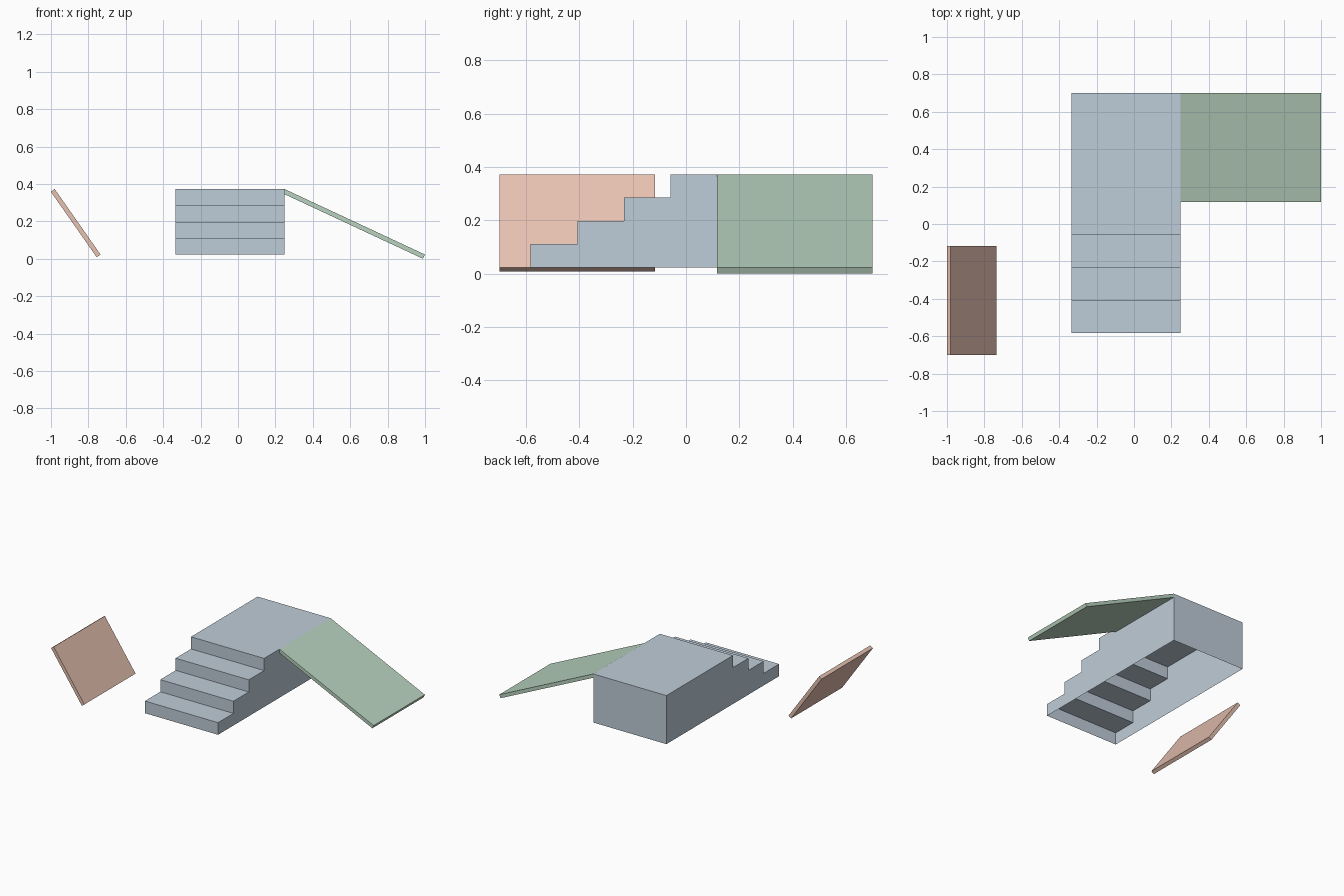
import bpy, bmesh
from math import radians, sin, cos, tan

if "Cube" in bpy.data.objects:
    bpy.data.objects.remove(bpy.data.objects["Cube"])

WIDTH = 0.583          # shared width of stairs, ramp and slab
BASE, TOP = 0.0227, 0.3727
THICK = 0.025


def extrude_profile(name, points, axis, lo, hi, color, open_last=False):
    """Extrude a closed 2D profile along x or y; open_last leaves the closing edge unfilled."""
    def place(p, d):
        return (d, p[0], p[1]) if axis == 'X' else (p[0], d, p[1])
    bm = bmesh.new()
    a = [bm.verts.new(place(p, lo)) for p in points]
    b = [bm.verts.new(place(p, hi)) for p in points]
    bm.faces.new(a)
    bm.faces.new(b[::-1])
    n = len(points)
    for i in range(n - 1 if open_last else n):
        j = (i + 1) % n
        bm.faces.new((a[j], a[i], b[i], b[j]))
    bmesh.ops.recalc_face_normals(bm, faces=bm.faces)
    mesh = bpy.data.meshes.new(name)
    bm.to_mesh(mesh)
    bm.free()
    mat = bpy.data.materials.new(name + "_color")
    mat.diffuse_color = (*color, 1)
    mat.use_nodes = True
    mat.node_tree.nodes["Principled BSDF"].inputs["Base Color"].default_value = mat.diffuse_color
    mesh.materials.append(mat)
    obj = bpy.data.objects.new(name, mesh)
    bpy.context.collection.objects.link(obj)
    return obj


def sloped_slab(name, x_top, degrees, y_lo, color):
    """Slab falling towards +x, its upper face running from TOP down to BASE."""
    t = radians(degrees)
    x_low = x_top + (TOP - BASE) / tan(t)
    dx, dz = -THICK * sin(t), -THICK * cos(t)
    pts = [(x_top, TOP), (x_low, BASE), (x_low + dx, BASE + dz), (x_top + dx, TOP + dz)]
    return extrude_profile(name, pts, 'Y', y_lo, y_lo + WIDTH, color)


# Stairs with landing: thin shell, open underneath
steps, run, y0, y1 = 4, 0.175, -0.583, 0.70
rise = (TOP - BASE) / steps
profile = [(y0, BASE)]
for i in range(steps):
    y = y0 + i * run
    profile.append((y, BASE + (i + 1) * rise))
    profile.append((y + run if i < steps - 1 else y1, BASE + (i + 1) * rise))
profile.append((y1, BASE))
extrude_profile("stairs", profile, 'X', 0.249 - WIDTH, 0.249, (0.52, 0.61, 0.69), open_last=True)

# Long shallow ramp beside the landing
sloped_slab("ramp", 0.249, 25, 0.70 - WIDTH, (0.48, 0.65, 0.52))

# Short steep slab standing apart
sloped_slab("steep_slab", -0.98, 55, -0.70, (0.80, 0.54, 0.44))
